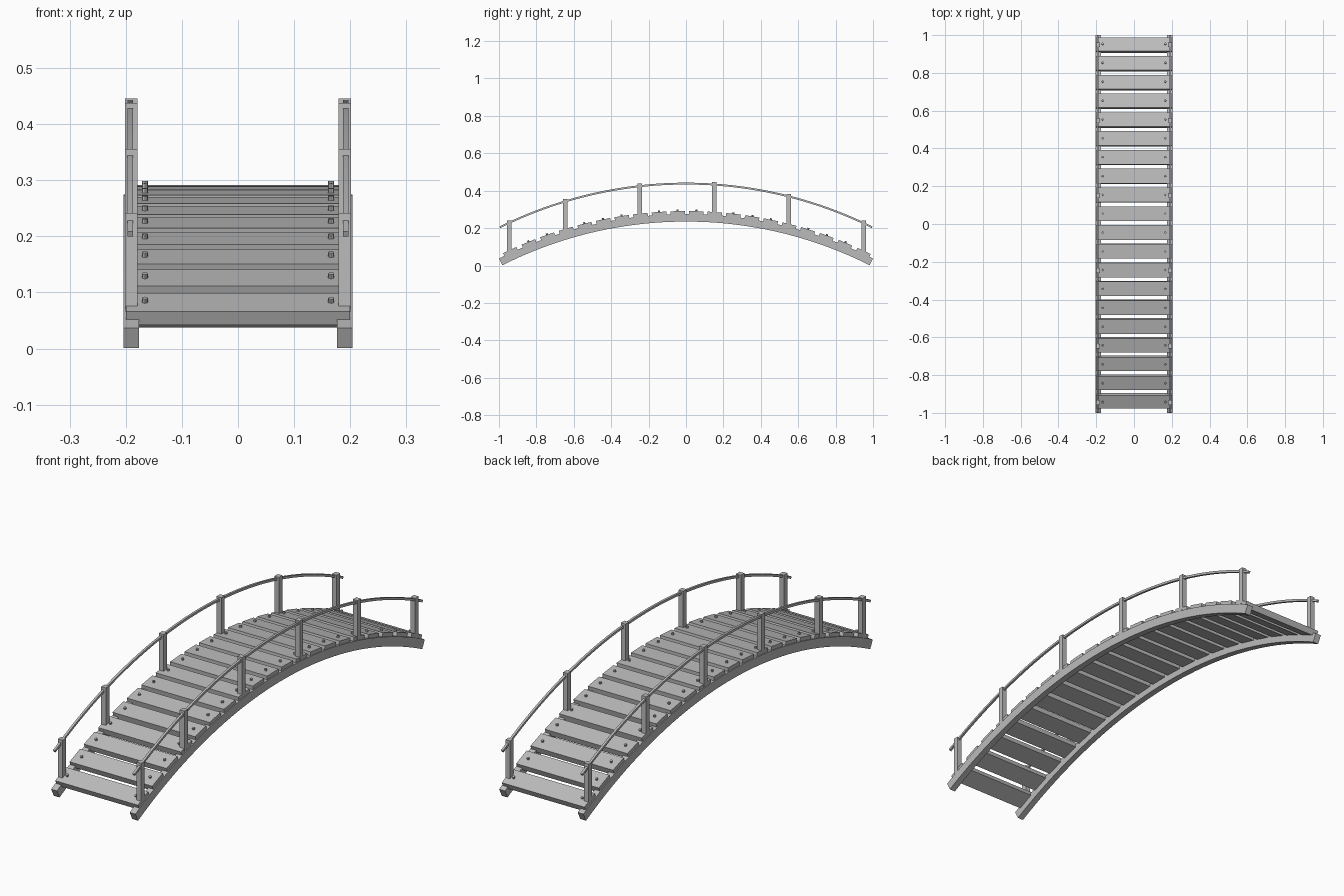
import bpy, bmesh
from math import sin, cos, asin, sqrt
from mathutils import Matrix

cube = bpy.data.objects.get("Cube")
if cube:
    bpy.data.objects.remove(cube)

DECK_R = 2.236        # radius of the walking surface
CENTRE_Z = -1.945     # height of the arc centre
PLANKS, PITCH, SHIFT = 20, 0.0997, 0.005

grey = bpy.data.materials.new("weathered_grey")
grey.use_nodes = True
colour = (0.5, 0.5, 0.5, 1)
grey.diffuse_color = colour
grey.node_tree.nodes["Principled BSDF"].inputs["Base Color"].default_value = colour


def finish(name, bm, smooth=False):
    bmesh.ops.recalc_face_normals(bm, faces=bm.faces)
    mesh = bpy.data.meshes.new(name)
    bm.to_mesh(mesh)
    bm.free()
    mesh.materials.append(grey)
    obj = bpy.data.objects.new(name, mesh)
    bpy.context.collection.objects.link(obj)
    if smooth:
        bpy.ops.object.select_all(action="DESELECT")
        obj.select_set(True)
        bpy.context.view_layer.objects.active = obj
        bpy.ops.object.shade_smooth_by_angle()
    return obj


def deck_z(y):
    return sqrt(DECK_R ** 2 - y ** 2) + CENTRE_Z


def on_deck(y):
    """Frame on the deck at y, with local z pointing away from the arc centre."""
    return Matrix.Translation((0, y, deck_z(y))) @ Matrix.Rotation(-asin(y / DECK_R), 4, "X")


def add_box(bm, frame, centre, size):
    bmesh.ops.create_cube(bm, size=1, matrix=frame @ Matrix.Translation(centre) @ Matrix.Diagonal((*size, 1)))


def arc_bar(name, x0, x1, r0, r1, centre_z, end_angle, steps=48):
    """Rectangular bar swept along an arc in the yz plane."""
    bm = bmesh.new()
    rings = []
    for i in range(steps + 1):
        a = end_angle * (2 * i / steps - 1)
        rings.append([bm.verts.new((x, r * sin(a), centre_z + r * cos(a)))
                      for x, r in ((x0, r0), (x1, r0), (x1, r1), (x0, r1))])
    for a, b in zip(rings, rings[1:]):
        for k in range(4):
            n = (k + 1) % 4
            bm.faces.new((a[k], a[n], b[n], b[k]))
    bm.faces.new(rings[0])
    bm.faces.new(rings[-1])
    return finish(name, bm, smooth=True)


# Deck planks with a bolt at each end
plank_y = [(i - (PLANKS - 1) / 2) * PITCH + SHIFT for i in range(PLANKS)]
planks, bolts = bmesh.new(), bmesh.new()
for y in plank_y:
    frame = on_deck(y)
    add_box(planks, frame, (0, 0, -0.0135), (0.4, 0.078, 0.027))
    for side in (-1, 1):
        bmesh.ops.create_cone(bolts, cap_ends=True, segments=8, radius1=0.0055, radius2=0.0055,
                              depth=0.012, matrix=frame @ Matrix.Translation((side * 0.166, 0, 0.002)))
finish("deck_planks", planks)
finish("deck_bolts", bolts)

# Side beams, handrails and posts
for side, label in ((1, "left"), (-1, "right")):
    arc_bar(label + "_beam", side * 0.176, side * 0.204, 2.18, 2.22, CENTRE_Z, asin(1 / 2.22))
    arc_bar(label + "_handrail", side * 0.187, side * 0.197, DECK_R - 0.005, DECK_R + 0.005,
            CENTRE_Z + 0.147, asin(0.995 / DECK_R))
    posts = bmesh.new()
    for i in (0, 3, 7, 11, 15, 19):
        y = plank_y[i] - 0.003
        add_box(posts, Matrix.Translation((side * 0.19, y, deck_z(y))), (0, 0, 0.0725), (0.0225, 0.024, 0.175))
    finish(label + "_posts", posts)
